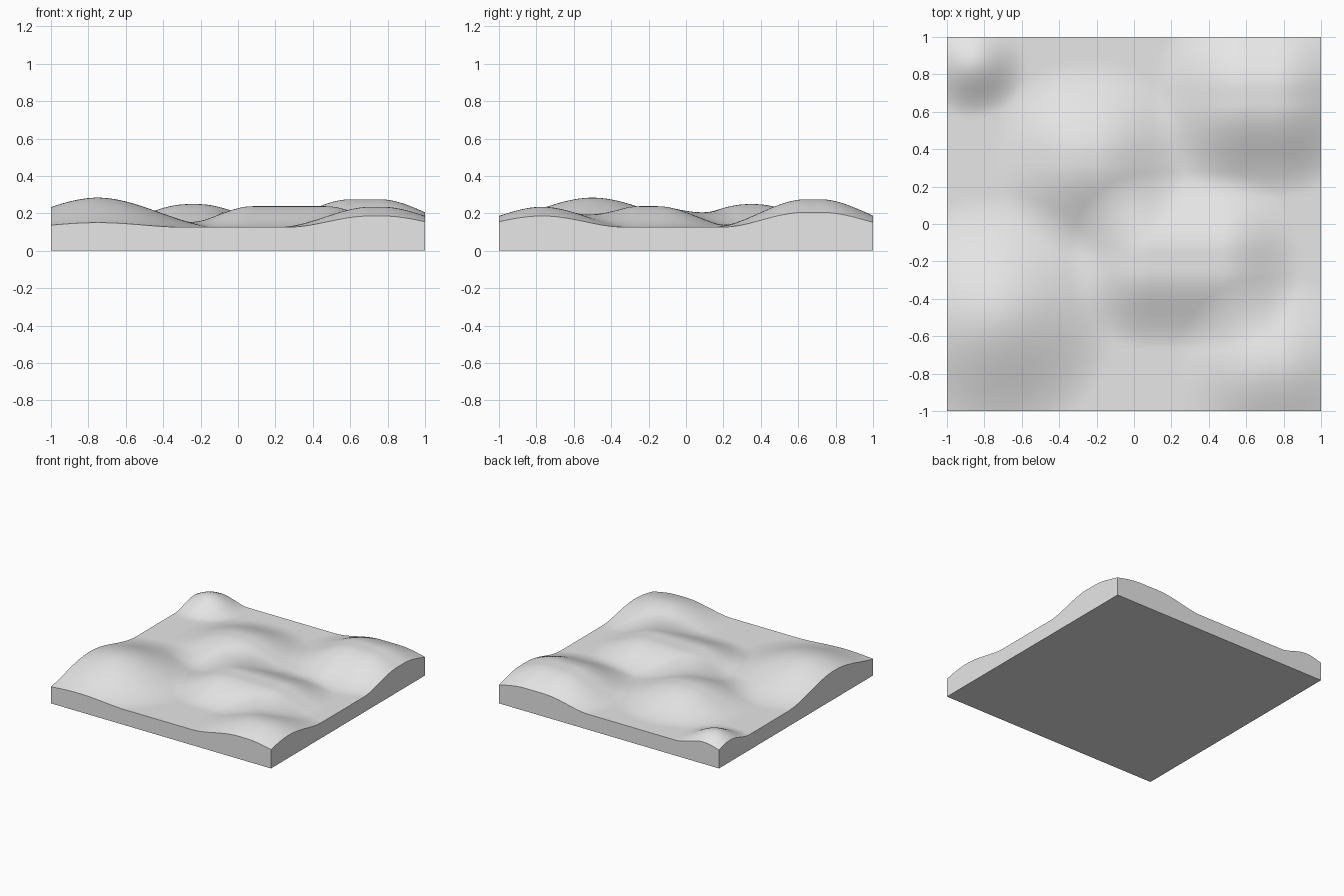
import bpy, bmesh, math

if "Cube" in bpy.data.objects:
    bpy.data.objects.remove(bpy.data.objects["Cube"])

BASE = 0.127
# Hills: centre x, y, half size of the flat crown x, y, height, falloff radius
HILLS = [
    (-0.75, -0.50, 0.00, 0.00, 0.157, 0.66),
    (0.68, 0.68, 0.08, 0.04, 0.148, 0.50),
    (-0.24, 0.35, 0.03, 0.02, 0.122, 0.50),
    (0.275, -0.20, 0.195, 0.05, 0.111, 0.42),
    (0.74, -0.77, 0.03, 0.00, 0.108, 0.49),
    (-0.86, 0.86, 0.00, 0.00, 0.100, 0.29),
]


def height(x, y):
    """Ground level plus every hill, each with a smooth falloff."""
    z = BASE
    for cx, cy, hx, hy, h, radius in HILLS:
        d = math.hypot(max(abs(x - cx) - hx, 0), max(abs(y - cy) - hy, 0))
        t = max(1 - d / radius, 0)
        z += h * t * t * (3 - 2 * t)
    return z


# Material
stone = bpy.data.materials.new("light_grey")
stone.use_nodes = True
colour = (0.8, 0.8, 0.8, 1)
stone.diffuse_color = colour
stone.node_tree.nodes["Principled BSDF"].inputs["Base Color"].default_value = colour

# Rolling top surface
bm = bmesh.new()
bmesh.ops.create_grid(bm, x_segments=100, y_segments=100, size=1)
for v in bm.verts:
    v.co.z = height(v.co.x, v.co.y)

# Straight side walls and flat underside
rim = [e for e in bm.edges if e.is_boundary]
skirt = bmesh.ops.extrude_edge_only(bm, edges=rim)["geom"]
for v in skirt:
    if isinstance(v, bmesh.types.BMVert):
        v.co.z = 0
bmesh.ops.contextual_create(bm, geom=[e for e in bm.edges if e.is_boundary])
bmesh.ops.recalc_face_normals(bm, faces=bm.faces)

mesh = bpy.data.meshes.new("terrain_slab")
bm.to_mesh(mesh)
bm.free()
mesh.materials.append(stone)
slab = bpy.data.objects.new("terrain_slab", mesh)
bpy.context.collection.objects.link(slab)

# Smooth hills, crisp slab edges
bpy.context.view_layer.objects.active = slab
slab.select_set(True)
bpy.ops.object.shade_smooth_by_angle(angle=math.radians(30))
